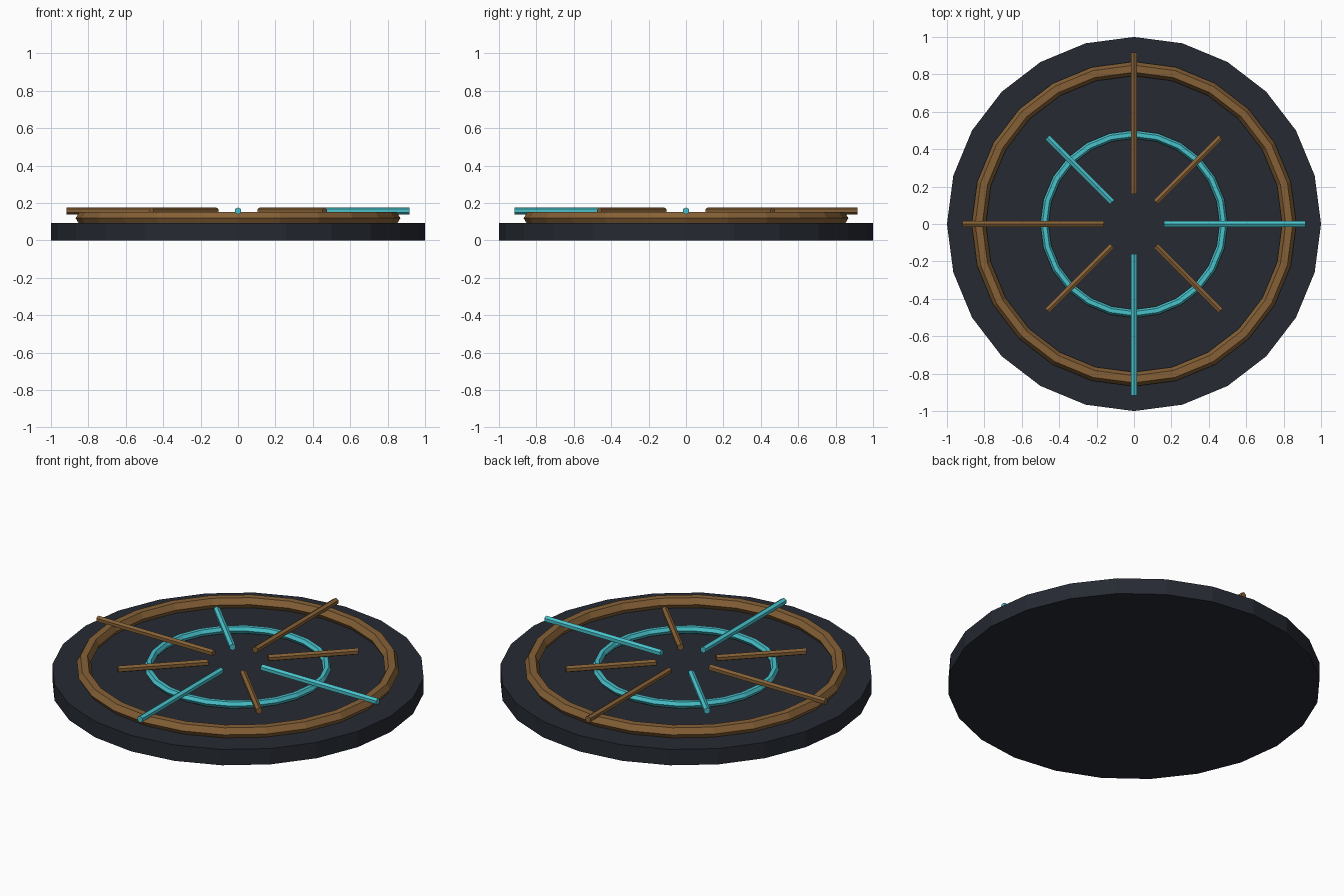
import bpy
from math import pi, cos, sin
from mathutils import Matrix

if "Cube" in bpy.data.objects:
    bpy.data.objects.remove(bpy.data.objects["Cube"])


def material(name, rgb):
    m = bpy.data.materials.new(name)
    m.diffuse_color = (*rgb, 1)
    m.use_nodes = True
    m.node_tree.nodes["Principled BSDF"].inputs["Base Color"].default_value = m.diffuse_color
    return m


dark = material("dark_slate", (0.019, 0.023, 0.032))
bronze = material("bronze", (0.235, 0.118, 0.037))
teal = material("teal", (0.065, 0.54, 0.60))


def finish(name, mat):
    ob = bpy.context.object
    ob.name = name
    ob.data.materials.append(mat)
    return ob


# Base disc
BASE_H = 0.094
bpy.ops.mesh.primitive_cylinder_add(vertices=24, radius=1, depth=BASE_H,
                                    location=(0, 0, BASE_H / 2))
finish("base_disc", dark)


# Inlaid rings
def ring(name, major, minor, z, mat):
    bpy.ops.mesh.primitive_torus_add(major_segments=24, minor_segments=6,
                                     major_radius=major, minor_radius=minor,
                                     location=(0, 0, z))
    finish(name, mat)


ring("outer_ring", 0.83, 0.038, 0.119, bronze)
ring("inner_ring", 0.479, 0.022, 0.119, teal)

# Radial spokes: long on the axes, short on the diagonals, every third one teal
for i in range(8):
    a = i * pi / 4
    r0, r1 = (0.16, 0.917) if i % 2 == 0 else (0.165, 0.655)
    mid = (r0 + r1) / 2
    bpy.ops.mesh.primitive_cylinder_add(vertices=6, radius=0.019, depth=r1 - r0)
    ob = finish(f"spoke_{i + 1}", teal if i % 3 == 0 else bronze)
    # lay the bar along its radius with one long edge facing up
    ob.data.transform(Matrix.Rotation(a, 4, 'Z') @ Matrix.Rotation(pi / 2, 4, 'Y')
                      @ Matrix.Rotation(pi / 2, 4, 'Z'))
    ob.location = (mid * cos(a), mid * sin(a), 0.158)
